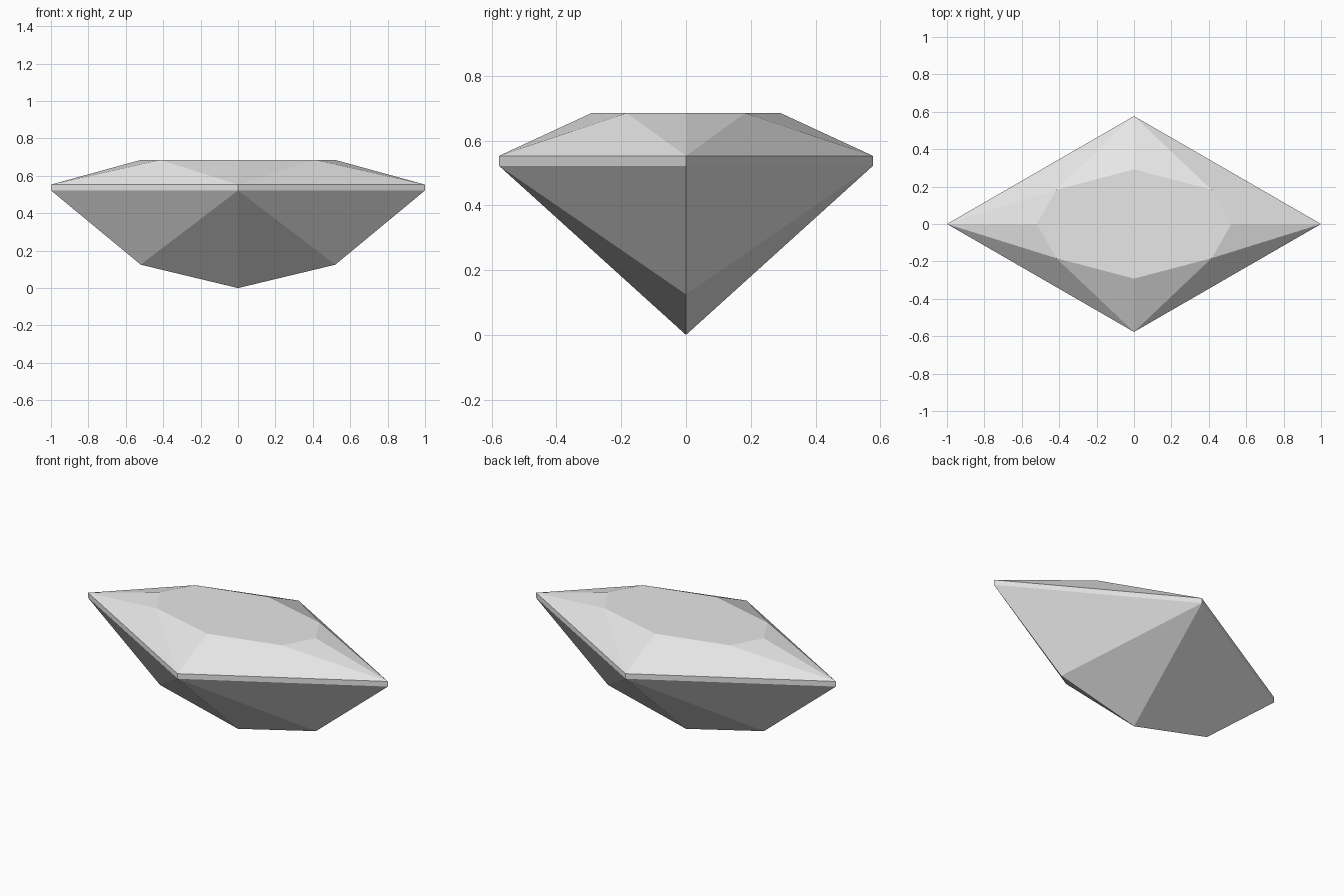
import bpy
import bmesh

cube = bpy.data.objects.get("Cube")
if cube:
    bpy.data.objects.remove(cube, do_unlink=True)

# Main proportions of the cut stone
HALF_X, HALF_Y = 1.0, 0.577
TABLE_Z, GIRDLE_TOP, GIRDLE_LOW, KEEL_Z = 0.685, 0.553, 0.522, 0.125
KEEL_X = 0.52

stone = bpy.data.materials.new("pale_grey_stone")
stone.use_nodes = True
stone.diffuse_color = (0.8, 0.8, 0.8, 1)
stone.node_tree.nodes["Principled BSDF"].inputs["Base Color"].default_value = (0.8, 0.8, 0.8, 1)

bm = bmesh.new()


def ring(points, z):
    return [bm.verts.new((x, y, z)) for x, y in points]


# Rings run anticlockwise from +x; even table corners face the girdle tips
rhombus = [(HALF_X, 0), (0, HALF_Y), (-HALF_X, 0), (0, -HALF_Y)]
octagon = [(0.52, 0), (0.415, 0.183), (0, 0.292), (-0.415, 0.183),
           (-0.52, 0), (-0.415, -0.183), (0, -0.292), (0.415, -0.183)]
upper = ring(rhombus, GIRDLE_TOP)
lower = ring(rhombus, GIRDLE_LOW)
table = ring(octagon, TABLE_Z)
keel_right, culet, keel_left = [bm.verts.new(p) for p in
                                ((KEEL_X, 0, KEEL_Z), (0, 0, 0), (-KEEL_X, 0, KEEL_Z))]

# Flat table on top
bm.faces.new(table)

for i in range(4):
    j = (i + 1) % 4
    tip, side = table[2 * i], table[2 * i + 1]
    # Crown: one main facet per side, two small star facets per tip
    bm.faces.new((upper[i], upper[j], side))
    bm.faces.new((upper[i], side, tip))
    bm.faces.new((upper[i], tip, table[2 * i - 1]))
    # Girdle band
    bm.faces.new((lower[i], lower[j], upper[j], upper[i]))
    # Pavilion: side facet to the keel end, then a facet to the culet
    keel = keel_right if i in (0, 3) else keel_left
    middle = lower[1] if i < 2 else lower[3]
    bm.faces.new((lower[j], lower[i], keel))
    bm.faces.new((middle, keel, culet))

bmesh.ops.recalc_face_normals(bm, faces=bm.faces)
mesh = bpy.data.meshes.new("faceted_gem")
bm.to_mesh(mesh)
bm.free()
mesh.materials.append(stone)
gem = bpy.data.objects.new("faceted_gem", mesh)
bpy.context.collection.objects.link(gem)
